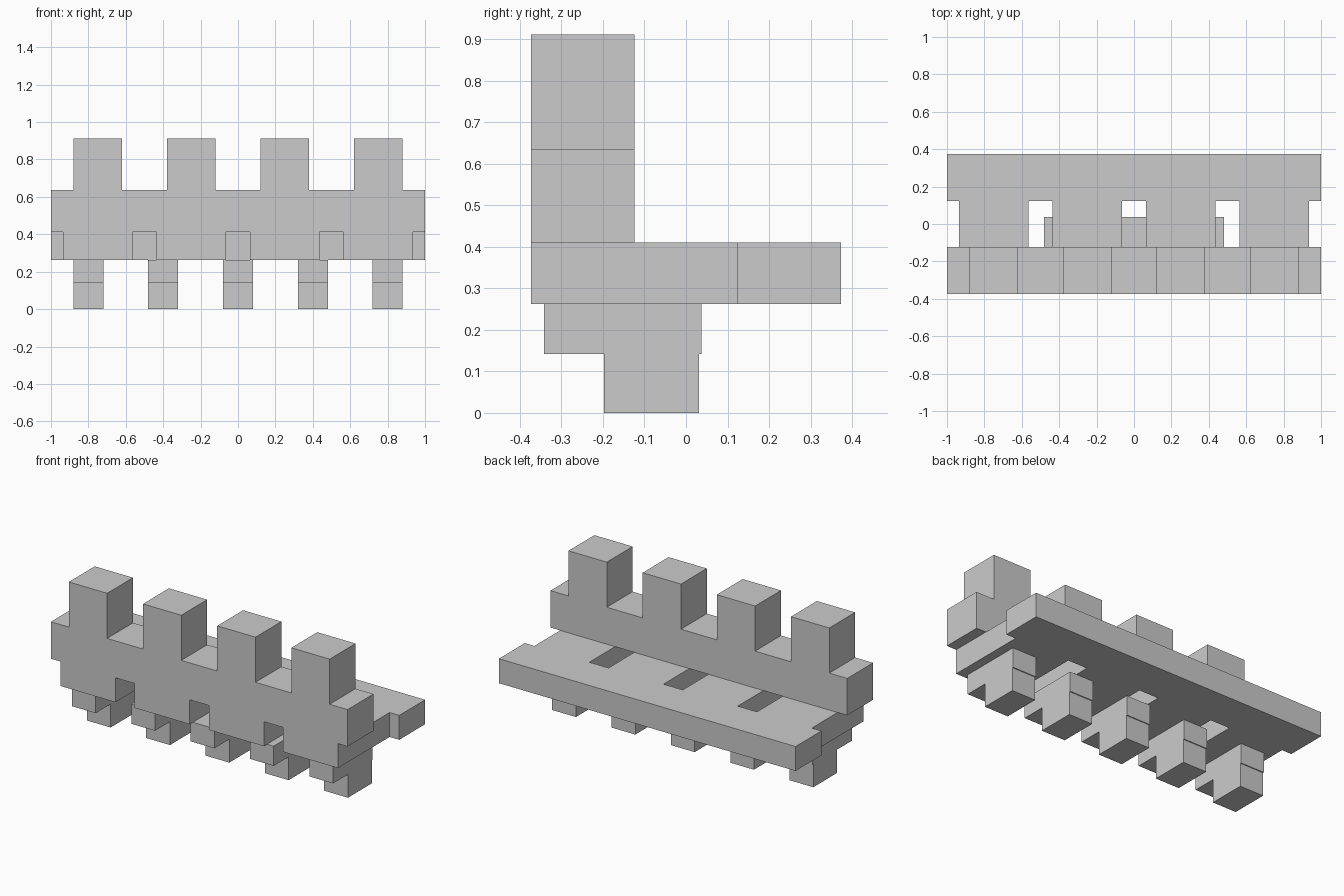
import bpy, bmesh

if "Cube" in bpy.data.objects:
    bpy.data.objects.remove(bpy.data.objects["Cube"])


def prism(name, pts, axis, a, b):
    """Extrude a flat outline along an axis from a to b."""
    place = {'x': lambda u, v: (a, u, v),
             'y': lambda u, v: (u, a, v),
             'z': lambda u, v: (u, v, a)}[axis]
    step = {'x': (b - a, 0, 0), 'y': (0, b - a, 0), 'z': (0, 0, b - a)}[axis]
    bm = bmesh.new()
    face = bm.faces.new([bm.verts.new(place(u, v)) for u, v in pts])
    new = bmesh.ops.extrude_face_region(bm, geom=[face])['geom']
    bmesh.ops.translate(bm, vec=step,
                        verts=[g for g in new if isinstance(g, bmesh.types.BMVert)])
    bmesh.ops.recalc_face_normals(bm, faces=bm.faces)
    mesh = bpy.data.meshes.new(name)
    bm.to_mesh(mesh)
    bm.free()
    ob = bpy.data.objects.new(name, mesh)
    bpy.context.collection.objects.link(ob)
    return ob


def comb(base, shoulder, tip, half):
    """Outline of a 2-unit bar with four evenly spaced teeth."""
    pts = [(-1, base), (-1, shoulder)]
    for c in (-0.75, -0.25, 0.25, 0.75):
        pts += [(c - half, shoulder), (c - half, tip),
                (c + half, tip), (c + half, shoulder)]
    return pts + [(1, shoulder), (1, base)]


FRONT, BACK = -0.373, 0.373
SLAB_Z, WALL_Z = 0.262, 0.411

# Walkway slab with open drop slots along its front
prism("walkway_slab", comb(BACK, 0.124, FRONT, 0.185), 'z', SLAB_Z, WALL_Z)

# Parapet wall with four merlons
prism("parapet", comb(WALL_Z, 0.636, 0.911, 0.129), 'y', FRONT, -0.124)

# Stepped corbels carrying the slab
corbel = [(-0.198, 0), (0.031, 0), (0.031, 0.142), (0.037, 0.142),
          (0.037, SLAB_Z), (-0.342, SLAB_Z), (-0.342, 0.142), (-0.198, 0.142)]
for i in range(5):
    x = -0.8 + 0.4 * i
    prism(f"corbel_{i + 1}", corbel, 'x', x - 0.08, x + 0.08)
